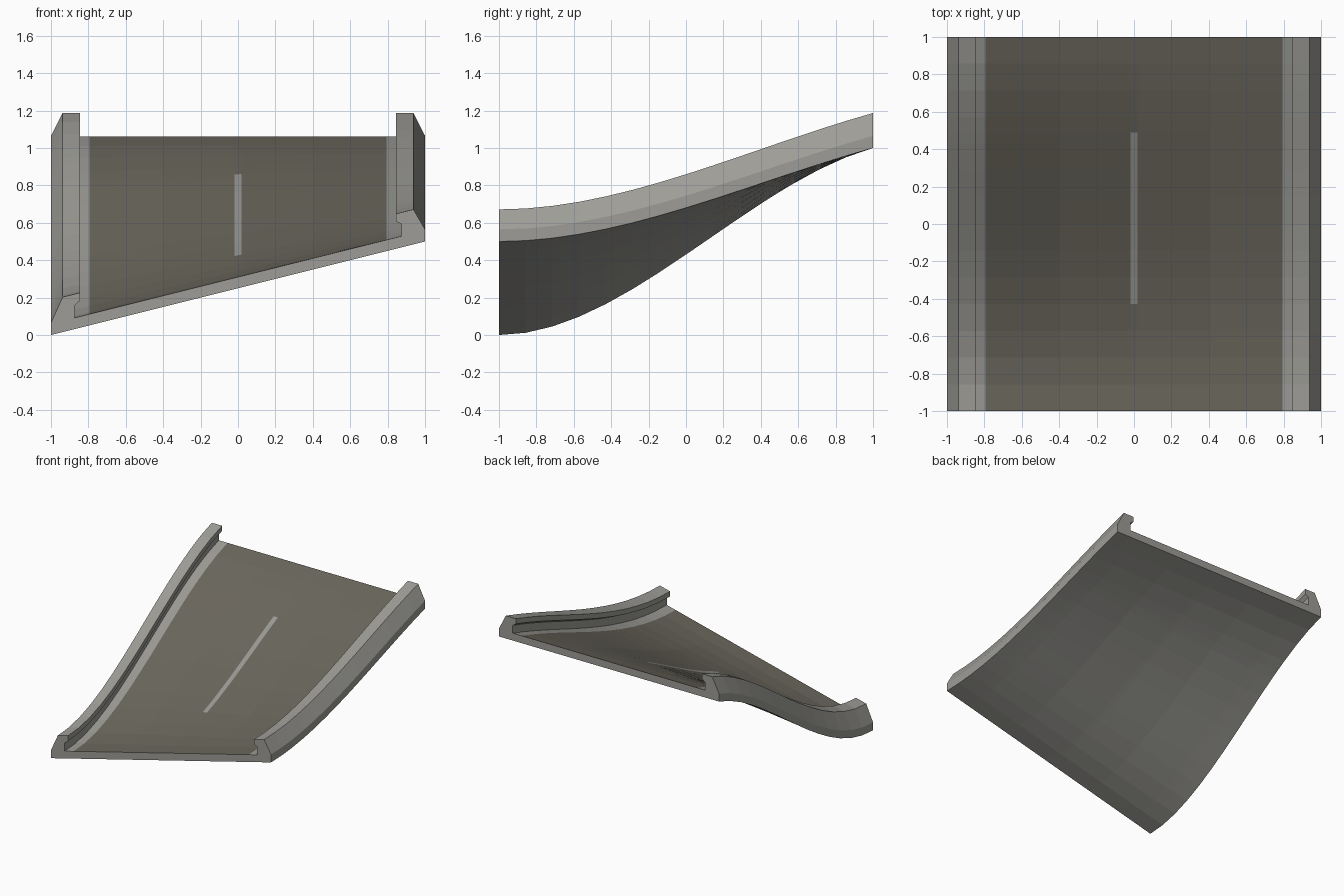
import bpy, bmesh

if "Cube" in bpy.data.objects:
    bpy.data.objects.remove(bpy.data.objects["Cube"])


def material(name, rgb):
    m = bpy.data.materials.new(name)
    m.diffuse_color = (*rgb, 1)
    m.use_nodes = True
    m.node_tree.nodes["Principled BSDF"].inputs["Base Color"].default_value = m.diffuse_color
    return m


CONCRETE = material("light concrete", (0.34, 0.335, 0.31))
ASPHALT = material("brown grey asphalt", (0.145, 0.135, 0.108))
PAINT = material("pale line paint", (0.33, 0.325, 0.30))

# Stations along the ramp, with one extra where the centre line ends
STATIONS = sorted([-1 + i / 7 for i in range(15)] + [0.49])


def ease(y, rise):
    """Height of an edge: level at the front, still climbing at the back."""
    u = (y + 1) / 2
    return rise * (3 * u**2 - 2 * u**3) + 0.56 * (u**3 - u**2)


def base(x, y):
    """Underside height: the bank twists out from front to back."""
    left, right = ease(y, 1.0), 0.5 + ease(y, 0.5)
    return left + (right - left) * (x + 1) / 2


def sweep(name, profile, mats, rule, skip=()):
    """Sweep a closed profile of (x, height) along the ramp and cap its ends."""
    bm = bmesh.new()
    rings = [[bm.verts.new((x, y, base(x, y) + h)) for x, h in profile]
             for y in STATIONS]
    n = len(profile)
    for a, b in zip(rings, rings[1:]):
        for i in range(n):
            if i not in skip:
                j = (i + 1) % n
                bm.faces.new((a[i], a[j], b[j], b[i]))
    caps = [bm.faces.new(rings[0]), bm.faces.new(rings[-1])]
    bmesh.ops.recalc_face_normals(bm, faces=bm.faces[:])
    # make sure the front cap looks forward
    if caps[0].normal.y > 0:
        bmesh.ops.reverse_faces(bm, faces=bm.faces[:])
    for f in bm.faces:
        f.material_index = 0 if f in caps else rule(f)
    me = bpy.data.meshes.new(name)
    bm.to_mesh(me)
    bm.free()
    for m in mats:
        me.materials.append(m)
    ob = bpy.data.objects.new(name, me)
    bpy.context.collection.objects.link(ob)
    return ob


# Road deck: concrete slab, asphalt top, painted edge lines and centre line
def deck_colour(f):
    c = f.calc_center_median()
    if f.normal.z < 0:
        return 0
    if abs(c.x) > 0.79 or (abs(c.x) < 0.02 and -0.43 < c.y < 0.49):
        return 2
    return 1


xs = [-0.875, -0.795, -0.4, -0.02, 0.02, 0.4, 0.795, 0.875]
deck = [(x, 0.0) for x in xs] + [(x, 0.06) for x in reversed(xs)]
sweep("road_deck", deck, [CONCRETE, ASPHALT, PAINT], deck_colour,
      skip=(len(xs) - 1, 2 * len(xs) - 1))

# Side barriers: chamfered outside, small overhanging lip inside
RAIL = [(0.875, 0.0), (1.0, 0.0), (1.0, 0.065), (0.938, 0.187),
        (0.845, 0.187), (0.845, 0.145), (0.875, 0.125), (0.875, 0.06)]
for side, name in ((-1, "left_barrier"), (1, "right_barrier")):
    sweep(name, [(side * x, h) for x, h in RAIL], [CONCRETE],
          lambda f: 0, skip=(7,))
